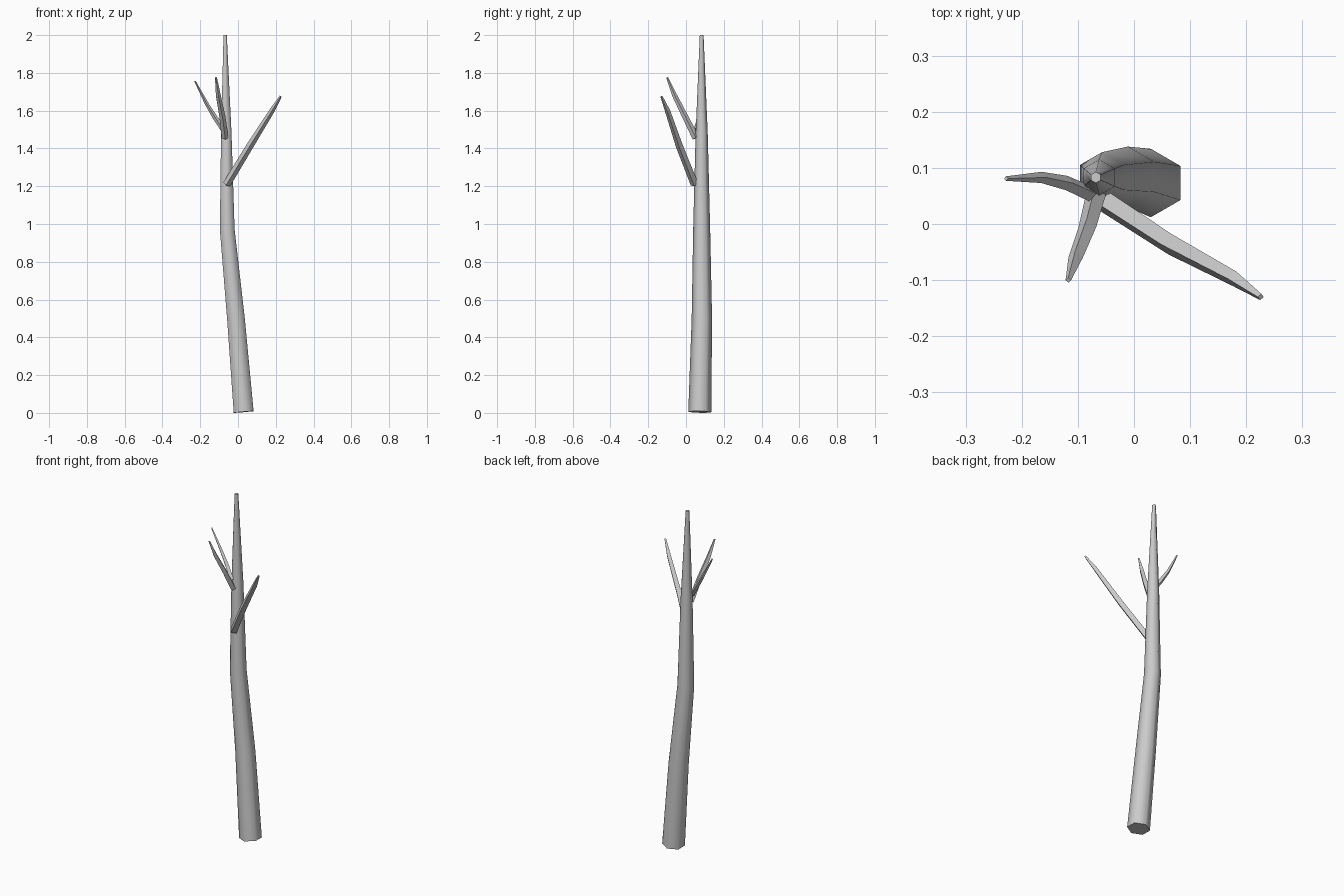
import bpy, bmesh, math
from mathutils import Vector

if "Cube" in bpy.data.objects:
    bpy.data.objects.remove(bpy.data.objects["Cube"])


def limb(name, path, sides, turn=0.0, smooth=False):
    """Tapered tube through (x, y, z, radius) points, rings square to the path."""
    bm = bmesh.new()
    pts = [Vector(p[:3]) for p in path]
    rings = []
    for i, p in enumerate(pts):
        d = (pts[min(i + 1, len(pts) - 1)] - pts[max(i - 1, 0)]).normalized()
        ref = Vector((0, 1, 0)) if abs(d.y) < 0.8 else Vector((1, 0, 0))
        u = ref.cross(d).normalized()
        v = d.cross(u)
        ring = []
        for k in range(sides):
            a = turn + math.tau * k / sides
            ring.append(bm.verts.new(p + path[i][3] * (math.cos(a) * u + math.sin(a) * v)))
        rings.append(ring)
    for lo, hi in zip(rings, rings[1:]):
        for k in range(sides):
            n = (k + 1) % sides
            bm.faces.new((lo[k], lo[n], hi[n], hi[k]))
    bm.faces.new(rings[0][::-1])
    bm.faces.new(rings[-1])
    bmesh.ops.recalc_face_normals(bm, faces=bm.faces)
    mesh = bpy.data.meshes.new(name)
    bm.to_mesh(mesh)
    bm.free()
    ob = bpy.data.objects.new(name, mesh)
    bpy.context.collection.objects.link(ob)
    if smooth:
        bpy.context.view_layer.objects.active = ob
        ob.select_set(True)
        bpy.ops.object.shade_smooth_by_angle(angle=math.radians(62))
        ob.select_set(False)


# Bent six-sided trunk
limb("trunk", [
    (0.030, 0.073, 0.005, 0.061),
    (-0.011, 0.084, 0.50, 0.054),
    (-0.057, 0.083, 0.97, 0.045),
    (-0.062, 0.083, 1.48, 0.032),
    (-0.068, 0.083, 2.00, 0.010)], 6, math.radians(30), smooth=True)

# Four-sided branches
limb("long_right_branch", [
    (-0.060, 0.045, 1.21, 0.021),
    (0.064, -0.036, 1.415, 0.019),
    (0.180, -0.098, 1.60, 0.014),
    (0.226, -0.130, 1.676, 0.006)], 4)
limb("left_branch", [
    (-0.078, 0.054, 1.50, 0.014),
    (-0.120, 0.073, 1.562, 0.013),
    (-0.165, 0.083, 1.635, 0.010),
    (-0.228, 0.081, 1.757, 0.004)], 4)
limb("front_branch", [
    (-0.068, 0.052, 1.455, 0.018),
    (-0.083, -0.005, 1.57, 0.016),
    (-0.104, -0.060, 1.68, 0.013),
    (-0.117, -0.100, 1.776, 0.005)], 4)
